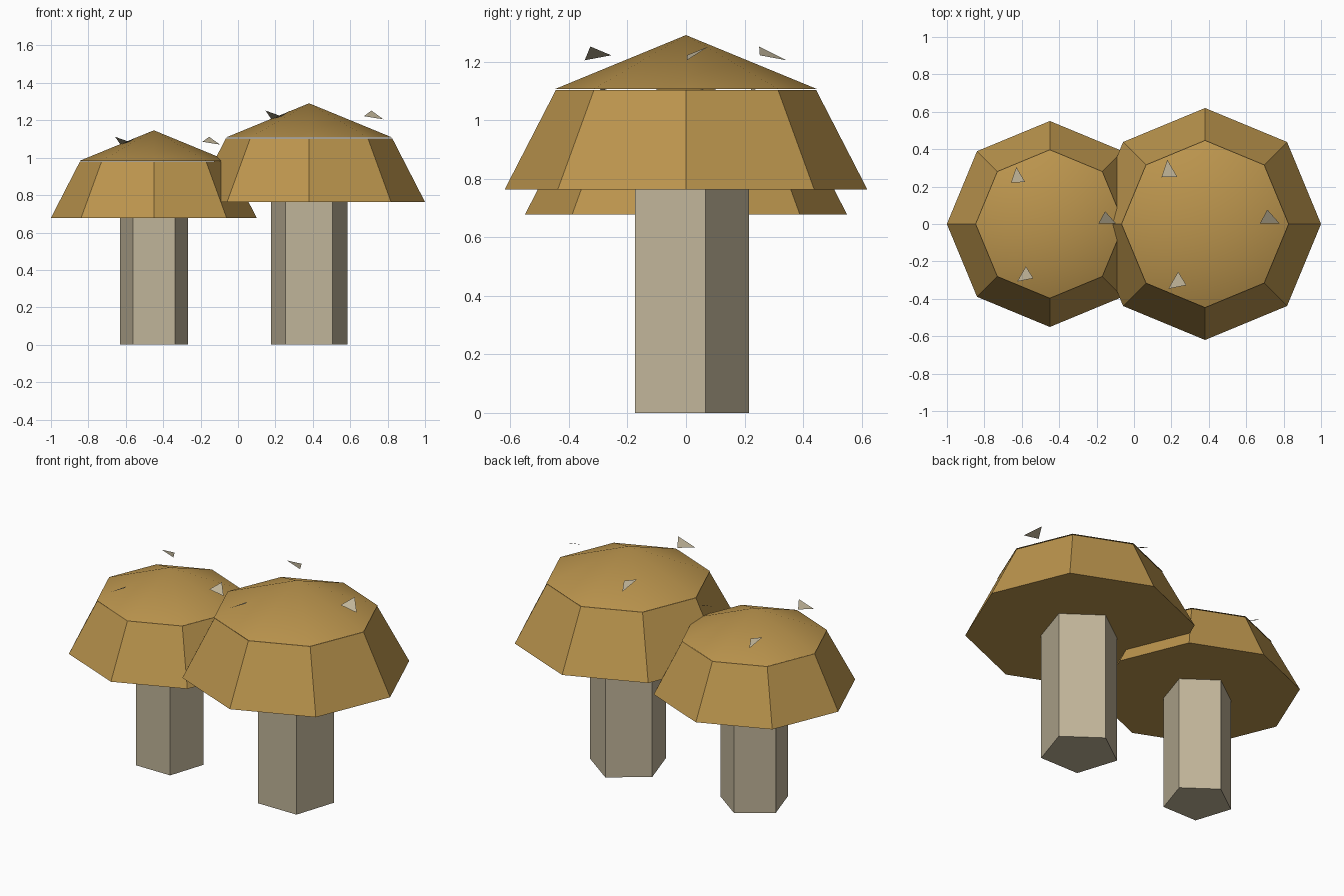
import bpy
import bmesh
from math import radians
from mathutils import Matrix, Vector

cube = bpy.data.objects.get("Cube")
if cube:
    bpy.data.objects.remove(cube, do_unlink=True)


def make_material(name, rgb):
    mat = bpy.data.materials.new(name)
    mat.use_nodes = True
    color = (*rgb, 1.0)
    mat.diffuse_color = color
    bsdf = mat.node_tree.nodes["Principled BSDF"]
    bsdf.inputs["Base Color"].default_value = color
    bsdf.inputs["Roughness"].default_value = 0.9
    return mat


ochre = make_material("ochre cap", (0.50, 0.30, 0.075))
cream = make_material("cream stem", (0.53, 0.46, 0.32))


def finish(name, bm, mat, origin, scale, smooth=False):
    mesh = bpy.data.meshes.new(name)
    for face in bm.faces:
        face.smooth = smooth
    bm.to_mesh(mesh)
    bm.free()
    mesh.materials.append(mat)
    obj = bpy.data.objects.new(name, mesh)
    obj.location = origin
    obj.scale = (scale,) * 3
    bpy.context.collection.objects.link(obj)
    return obj


def tapered(name, mat, origin, scale, sides, r_low, r_high, z_low, z_high,
            closed=True, smooth=False):
    """Prism, frustum or cone standing between two heights."""
    bm = bmesh.new()
    bmesh.ops.create_cone(
        bm, cap_ends=closed, segments=sides, radius1=r_low, radius2=r_high,
        depth=z_high - z_low,
        matrix=Matrix.Translation((0, 0, (z_low + z_high) / 2)))
    return finish(name, bm, mat, origin, scale, smooth)


# One tilted flake, repeated around the cap
FLAKE = [Vector(p) for p in ((0.333, 0.077, 1.252),
                             (0.293, 0.003, 1.222),
                             (0.398, 0.003, 1.205))]


def mushroom(label, x, scale):
    origin = (x, 0, 0)
    # Five-sided stem
    tapered(label + "_stem", cream, origin, scale, 5, 0.215, 0.215, 0, 0.77)
    # Eight-sided flared skirt of the cap
    tapered(label + "_cap_side", ochre, origin, scale, 8, 0.62, 0.445, 0.763, 1.103)
    # Softly shaded low cone on top
    tapered(label + "_cap_top", ochre, origin, scale, 8, 0.447, 0, 1.107, 1.291,
            closed=False, smooth=True)
    # Three flakes hovering above the cap
    bm = bmesh.new()
    for i in range(3):
        turn = Matrix.Rotation(radians(120 * i), 3, "Z")
        bm.faces.new([bm.verts.new(turn @ p) for p in FLAKE])
    finish(label + "_cap_flakes", bm, cream, origin, scale)


mushroom("large", 0.38, 1.0)
mushroom("small", -0.45, 0.888)
